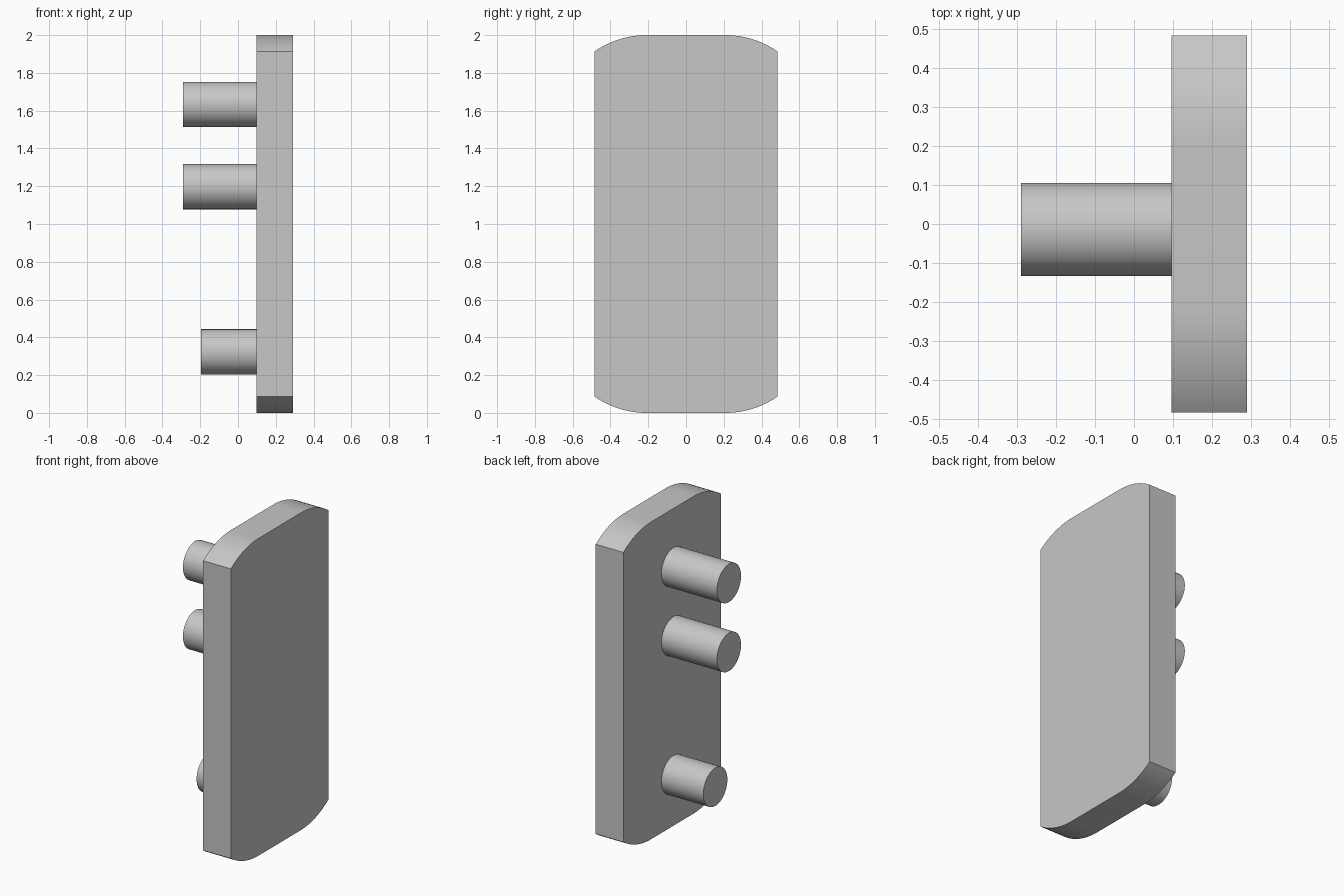
import bpy, bmesh, math
from mathutils import Matrix

cube = bpy.data.objects.get("Cube")
if cube:
    bpy.data.objects.remove(cube, do_unlink=True)

grey = bpy.data.materials.new("light grey")
grey.use_nodes = True
colour = (0.57, 0.57, 0.57, 1)
grey.diffuse_color = colour
grey.node_tree.nodes["Principled BSDF"].inputs["Base Color"].default_value = colour

BACK, FACE = 0.097, 0.29          # x of the two broad plate faces
HALF_W, FLAT, DROP = 0.485, 0.21, 0.087


def add_object(name, bm):
    bmesh.ops.recalc_face_normals(bm, faces=bm.faces)
    mesh = bpy.data.meshes.new(name)
    bm.to_mesh(mesh)
    bm.free()
    mesh.materials.append(grey)
    obj = bpy.data.objects.new(name, mesh)
    bpy.context.collection.objects.link(obj)
    bpy.ops.object.select_all(action="DESELECT")
    obj.select_set(True)
    bpy.context.view_layer.objects.active = obj
    bpy.ops.object.shade_smooth_by_angle(angle=math.radians(25))


# Plate: straight sides, ends rounded by shallow arcs tangent to the flats
run = HALF_W - FLAT
radius = (run ** 2 + DROP ** 2) / (2 * DROP)
sweep = math.asin(run / radius)
steps = 14
arc = [(FLAT + radius * math.sin(sweep * i / steps),
        1 - radius * (1 - math.cos(sweep * i / steps))) for i in range(steps + 1)]
top = [(-y, z) for y, z in reversed(arc)] + arc
outline = top + [(-y, -z) for y, z in top]

bm = bmesh.new()
face = bm.faces.new([bm.verts.new((BACK, y, z + 1)) for y, z in outline])
side = bmesh.ops.extrude_face_region(bm, geom=[face])
moved = [v for v in side["geom"] if isinstance(v, bmesh.types.BMVert)]
bmesh.ops.translate(bm, verts=moved, vec=(FACE - BACK, 0, 0))
add_object("plate", bm)

# Round pegs standing out of the back of the plate
for name, z, tip in (("upper_peg", 1.633, -0.29),
                     ("middle_peg", 1.198, -0.29),
                     ("lower_peg", 0.323, -0.195)):
    bm = bmesh.new()
    place = Matrix.Translation(((BACK + tip) / 2, -0.014, z)) @ Matrix.Rotation(math.pi / 2, 4, "Y")
    bmesh.ops.create_cone(bm, cap_ends=True, segments=64, radius1=0.12, radius2=0.12,
                          depth=BACK - tip, matrix=place)
    add_object(name, bm)
